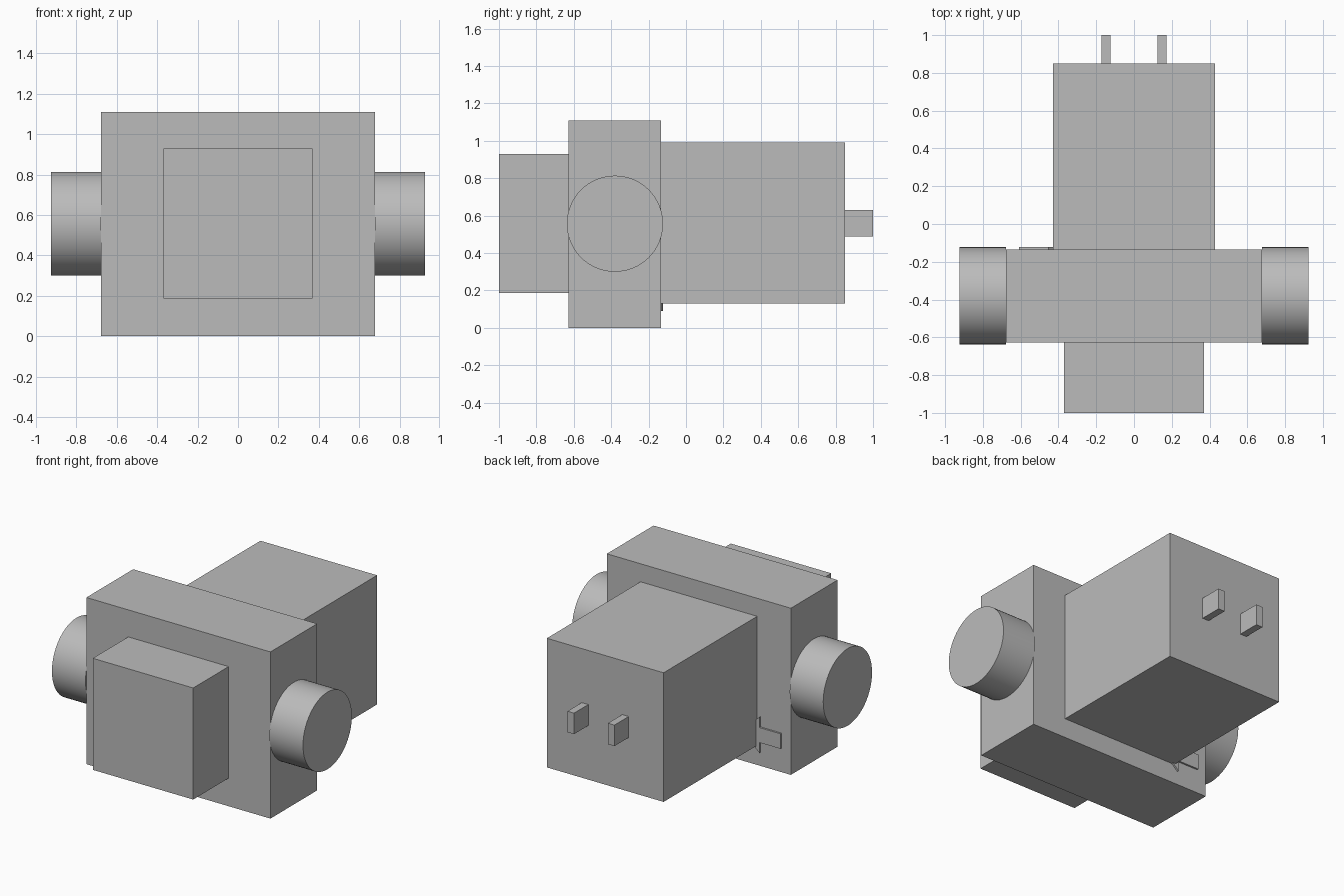
import bpy
import bmesh
from math import pi, radians
from mathutils import Matrix

cube = bpy.data.objects.get("Cube")
if cube:
    bpy.data.objects.remove(cube, do_unlink=True)

# Single grey material
GREY = (0.5, 0.5, 0.5, 1)
grey = bpy.data.materials.new("plain grey")
grey.use_nodes = True
grey.diffuse_color = GREY
grey.node_tree.nodes["Principled BSDF"].inputs["Base Color"].default_value = GREY


def add_object(name, bm):
    bmesh.ops.recalc_face_normals(bm, faces=bm.faces)
    mesh = bpy.data.meshes.new(name)
    bm.to_mesh(mesh)
    bm.free()
    mesh.materials.append(grey)
    obj = bpy.data.objects.new(name, mesh)
    bpy.context.collection.objects.link(obj)
    return obj


def box(name, x, y, z):
    """Box from (min, max) pairs on each axis."""
    bm = bmesh.new()
    bmesh.ops.create_cube(bm, size=1)
    for v in bm.verts:
        v.co = [(a + b) / 2 + c * (b - a) for (a, b), c in zip((x, y, z), v.co)]
    return add_object(name, bm)


def port(name, side):
    """Round pipe port on one side of the body."""
    inner, outer = 0.678, 0.925
    bm = bmesh.new()
    place = Matrix.Translation((side * (inner + outer) / 2, -0.38, 0.557))
    bmesh.ops.create_cone(bm, cap_ends=True, segments=64, radius1=0.257,
                          radius2=0.257, depth=outer - inner,
                          matrix=place @ Matrix.Rotation(pi / 2, 4, "Y"))
    obj = add_object(name, bm)
    bpy.ops.object.select_all(action="DESELECT")
    bpy.context.view_layer.objects.active = obj
    obj.select_set(True)
    bpy.ops.object.shade_smooth_by_angle(angle=radians(30))


BODY_BACK = -0.135
COIL_BACK = 0.85

# Main blocks, front to back
box("front_block", (-0.37, 0.37), (-1, -0.627), (0.187, 0.93))
box("valve_body", (-0.678, 0.678), (-0.627, BODY_BACK), (0, 1.11))
box("coil_housing", (-0.43, 0.43), (BODY_BACK, COIL_BACK), (0.13, 0.99))

# Paired ports and terminal blades
for side, label in ((1, "left"), (-1, "right")):
    port(label + "_port", side)
    box(label + "_terminal", sorted((side * 0.125, side * 0.173)),
        (COIL_BACK, 1), (0.49, 0.63))

# Raised flow arrow on the back of the body, its tip running into the coil
half = [(-0.61, 0.05), (-0.455, 0.05), (-0.455, 0.12)]
outline = half + [(-0.32, 0)] + [(x, -h) for x, h in reversed(half)]
bm = bmesh.new()
face = bm.faces.new([bm.verts.new((x, BODY_BACK, 0.21 + h)) for x, h in outline])
raised = bmesh.ops.extrude_face_region(bm, geom=[face])["geom"]
bmesh.ops.translate(bm, vec=(0, 0.012, 0),
                    verts=[g for g in raised if isinstance(g, bmesh.types.BMVert)])
add_object("flow_arrow", bm)
